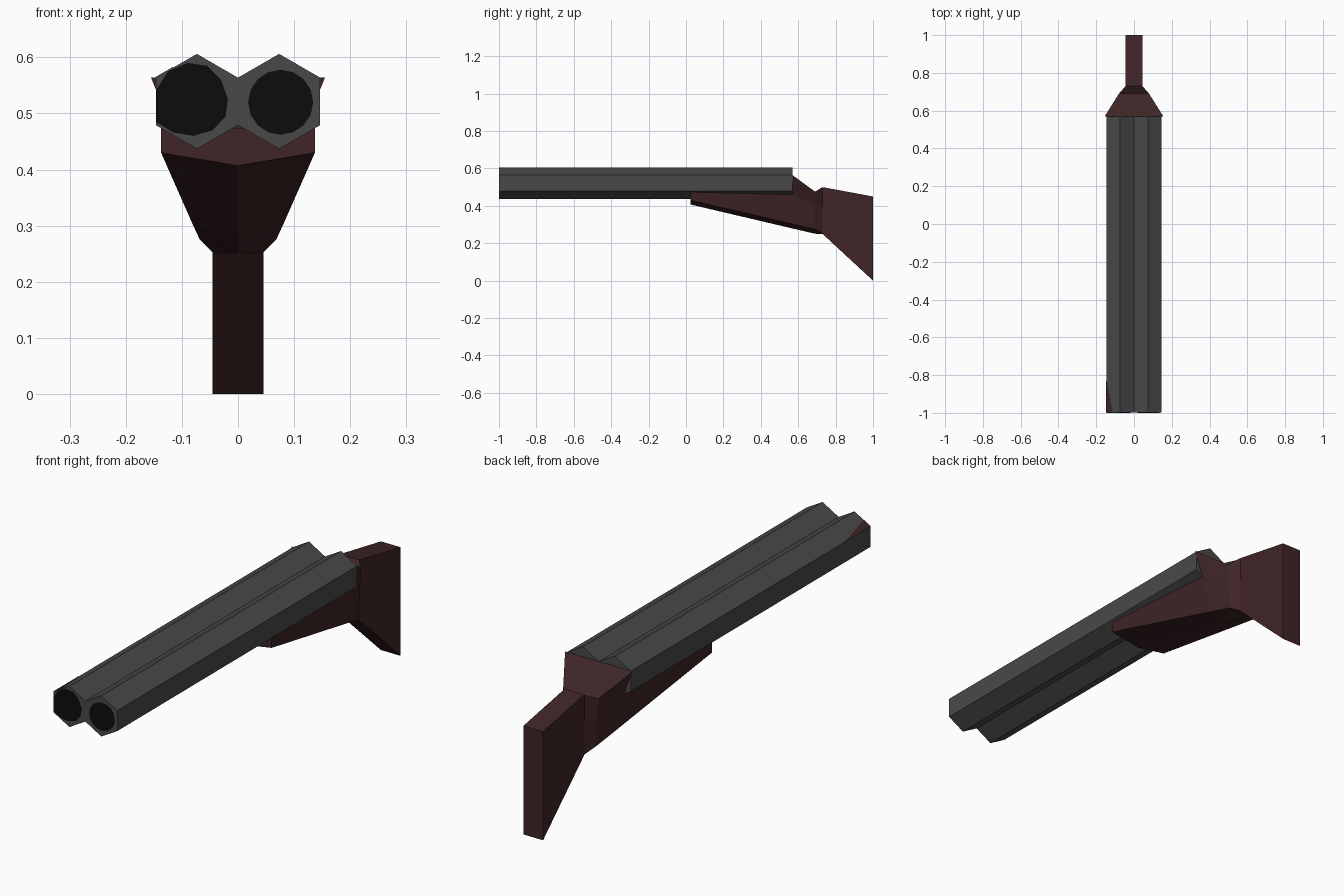
import bpy, bmesh, math

if "Cube" in bpy.data.objects:
    bpy.data.objects.remove(bpy.data.objects["Cube"])


def material(name, rgb):
    m = bpy.data.materials.new(name)
    m.diffuse_color = (*rgb, 1)
    m.use_nodes = True
    m.node_tree.nodes["Principled BSDF"].inputs["Base Color"].default_value = m.diffuse_color
    return m


STEEL = material("dark_steel", (0.066, 0.066, 0.066))
WOOD = material("dark_red_wood", (0.050, 0.018, 0.019))
BLACK = material("bore_black", (0.0037, 0.0037, 0.0037))


def loft(name, rings, mat):
    """Skin equal-length rings of points and cap both ends."""
    bm = bmesh.new()
    vs = [[bm.verts.new(p) for p in r] for r in rings]
    n = len(vs[0])
    for a, b in zip(vs, vs[1:]):
        for i in range(n):
            j = (i + 1) % n
            bm.faces.new((a[i], a[j], b[j], b[i]))
    bm.faces.new(vs[0])
    bm.faces.new(vs[-1])
    bmesh.ops.recalc_face_normals(bm, faces=bm.faces)
    me = bpy.data.meshes.new(name)
    bm.to_mesh(me)
    bm.free()
    me.materials.append(mat)
    ob = bpy.data.objects.new(name, me)
    bpy.context.collection.objects.link(ob)
    return ob


def section(y, half):
    """Mirrored cross-section; half runs from the bottom centre up the right side."""
    pts = half + [(-x, z) for x, z in reversed(half) if x > 0]
    return [(x, y, z) for x, z in pts]


def prism(name, pts, y0, y1, mat):
    return loft(name, [[(x, y, z) for x, z in pts] for y in (y0, y1)], mat)


def ngon(cx, cz, r, n, start=math.pi / 2):
    return [(cx + r * math.cos(start + 2 * math.pi * i / n),
             cz + r * math.sin(start + 2 * math.pi * i / n)) for i in range(n)]


# Twin hexagonal barrels
R = 0.0846
W = R * math.cos(math.pi / 6)
CZ = 0.5215
for side, s in (("left", -1), ("right", 1)):
    prism("barrel_" + side, ngon(s * W, CZ, R, 6), -0.999, 0.57, STEEL)

# Painted bores, the left one running off the edge of the muzzle
prism("bore_right", ngon(0.076, 0.52, 0.058, 16), -1.0, -0.998, BLACK)
prism("bore_left", [(-0.1465, 0.54), (-0.125, 0.575), (-0.09, 0.59),
                    (-0.055, 0.585), (-0.03, 0.56), (-0.018, 0.525),
                    (-0.022, 0.495), (-0.045, 0.47), (-0.08, 0.46),
                    (-0.115, 0.466), (-0.1465, 0.485)], -1.0, -0.998, BLACK)

# Small brown patch on the outer upper face of the left barrel
edge_z = CZ + R / 2
tri = [(-2 * W, -0.999, edge_z), (-2 * W, -0.83, edge_z),
       (-0.115, -0.999, edge_z + (2 * W - 0.115) * math.tan(math.pi / 6))]
loft("muzzle_patch", [[(x - 0.0006 * k, y, z + 0.001 * k) for x, y, z in tri]
                      for k in (-1, 1)], WOOD)

# Fore-end under the barrels
loft("fore_end", [
    section(0.025, [(0, 0.407), (0.137, 0.430), (0.137, 0.474)]),
    section(0.57, [(0, 0.279), (0.081, 0.303), (0.113, 0.460)]),
], WOOD)

# Receiver narrowing to the wrist
loft("receiver", [
    section(0.57, [(0, 0.279), (0.081, 0.303), (0.113, 0.460), (0.155, 0.564)]),
    section(0.69, [(0, 0.251), (0.068, 0.275), (0.075, 0.400), (0.080, 0.476)]),
    section(0.73, [(0, 0.250), (0.045, 0.252), (0.045, 0.400), (0.045, 0.500)]),
], WOOD)

# Shoulder stock
loft("shoulder_stock", [
    section(0.73, [(0.045, 0.25), (0.045, 0.50)]),
    section(1.0, [(0.045, 0.0), (0.045, 0.45)]),
], WOOD)
